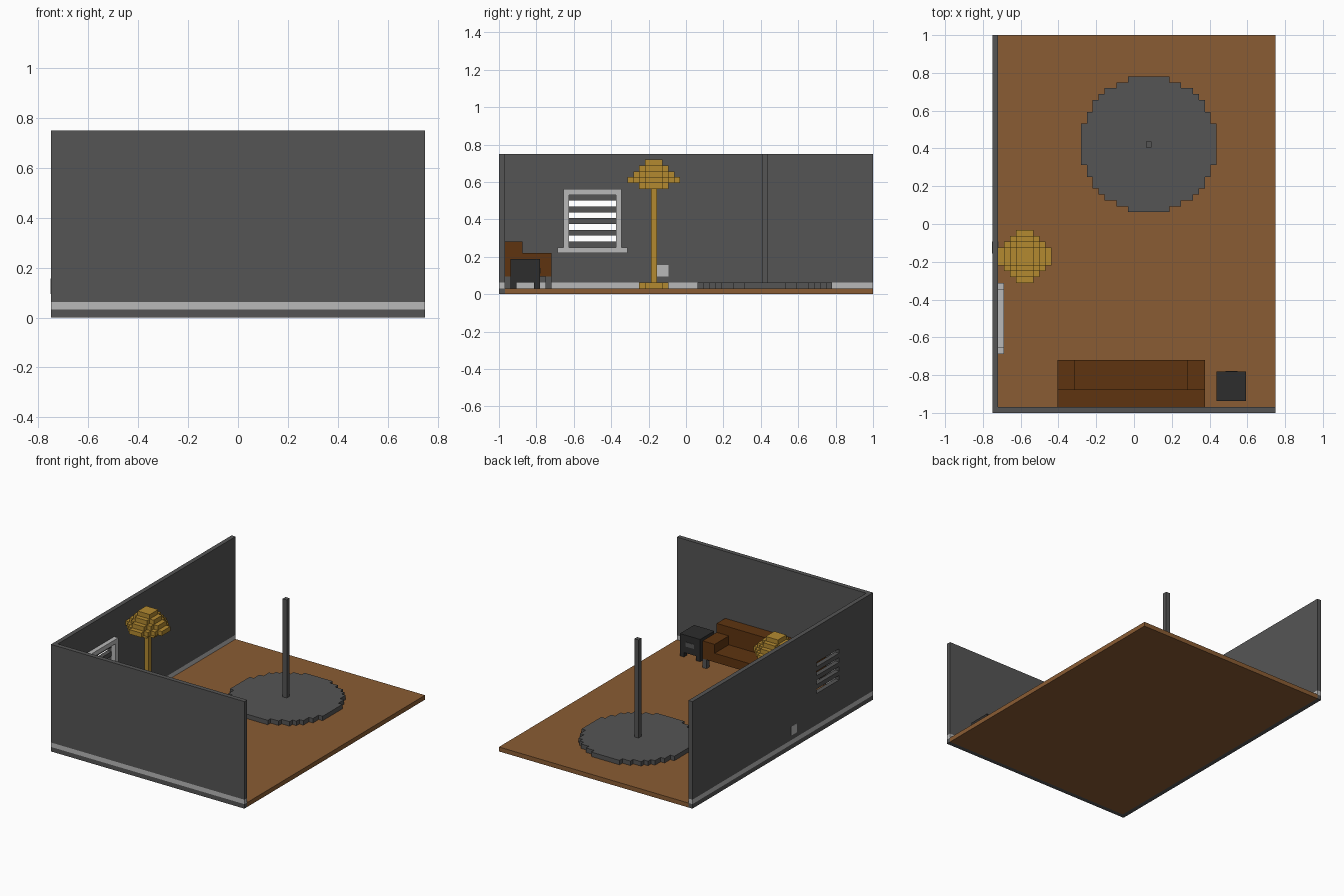
import bpy, bmesh

old = bpy.data.objects.get("Cube")
if old:
    bpy.data.objects.remove(old, do_unlink=True)

U = 1 / 32  # block size; the room is 48 x 64 x 24 blocks


def material(name, rgb):
    m = bpy.data.materials.new(name)
    m.use_nodes = True
    m.diffuse_color = (*rgb, 1)
    bsdf = next(n for n in m.node_tree.nodes if n.type == 'BSDF_PRINCIPLED')
    bsdf.inputs["Base Color"].default_value = (*rgb, 1)
    return m


GREY = material("wall_grey", (0.091, 0.091, 0.091))
LIGHT = material("trim_light_grey", (0.48, 0.48, 0.48))
FLOOR = material("floor_brown", (0.254, 0.107, 0.033))
SOFA = material("sofa_brown", (0.112, 0.034, 0.005))
GOLD = material("lamp_gold", (0.451, 0.254, 0.030))
DARK = material("charcoal", (0.026, 0.026, 0.026))


def finish(name, bm, mat):
    bmesh.ops.recalc_face_normals(bm, faces=bm.faces)
    for v in bm.verts:  # block units to centred scene units
        v.co = (v.co.x * U - 0.75, v.co.y * U - 1, v.co.z * U)
    me = bpy.data.meshes.new(name)
    bm.to_mesh(me)
    bm.free()
    me.materials.append(mat)
    ob = bpy.data.objects.new(name, me)
    bpy.context.collection.objects.link(ob)


def boxes(name, mat, *ranges):
    """Each range is (x0, x1, y0, y1, z0, z1) in blocks."""
    bm = bmesh.new()
    for x0, x1, y0, y1, z0, z1 in ranges:
        for v in bmesh.ops.create_cube(bm, size=1)["verts"]:
            v.co = (x1 if v.co.x > 0 else x0,
                    y1 if v.co.y > 0 else y0,
                    z1 if v.co.z > 0 else z0)
    finish(name, bm, mat)


def block_disc(name, mat, cx, cy, r2, z0, z1):
    """Round slab with a stepped edge, centred on block cx, cy."""
    bm = bmesh.new()
    n = int(r2 ** 0.5)
    for dx in range(-n, n + 1):
        for dy in range(-n, n + 1):
            if dx * dx + dy * dy <= r2:
                x, y = cx + dx, cy + dy
                bm.faces.new([bm.verts.new(p) for p in (
                    (x, y, z0), (x + 1, y, z0), (x + 1, y + 1, z0), (x, y + 1, z0))])
    bmesh.ops.remove_doubles(bm, verts=bm.verts, dist=0.01)
    bmesh.ops.dissolve_limit(bm, angle_limit=0.01, verts=bm.verts, edges=bm.edges)
    ext = bmesh.ops.extrude_face_region(bm, geom=list(bm.faces), use_keep_orig=True)
    top = [g for g in ext["geom"] if isinstance(g, bmesh.types.BMVert)]
    bmesh.ops.translate(bm, verts=top, vec=(0, 0, z1 - z0))
    finish(name, bm, mat)


# Room shell
boxes("floor", FLOOR, (1, 48, 1, 64, 0, 1))
boxes("front_wall", GREY, (0, 48, 0, 1, 0, 1), (0, 48, 0, 1, 2, 24))
boxes("front_baseboard", LIGHT, (0, 48, 0, 1, 1, 2))
boxes("side_baseboard", LIGHT, (0, 1, 1, 64, 1, 2))
boxes("side_wall", GREY,
      (0, 1, 1, 64, 0, 1),
      (0, 1, 1, 12, 2, 24), (0, 1, 20, 64, 2, 24),
      (0, 1, 12, 20, 2, 9), (0, 1, 12, 20, 16, 24))

# Window: slats, raised frame and wider sill
boxes("window_slats", GREY, *[(0, 1, 12, 20, k, k + 1) for k in (10, 12, 14)])
boxes("window_frame", LIGHT,
      (1, 2, 11, 12, 8, 18), (1, 2, 20, 21, 8, 18), (1, 2, 12, 20, 17, 18))
boxes("window_sill", LIGHT, (1, 2, 10, 22, 7, 8))

# Wall socket, visible on both faces of the wall
boxes("wall_socket", LIGHT, (-0.03, 1.05, 27, 29, 3, 5))

# Round platform with a pole
block_disc("platform", GREY, 26, 45, 132, 1, 2)
boxes("pole", GREY, (26, 27, 45, 46, 2, 24))

# Floor lamp: base, stem and stepped shade
block_disc("lamp_base", GOLD, 5, 26, 5, 1, 2)
boxes("lamp_stem", GOLD, (5, 6, 26, 27, 2, 18))
for i, r2 in enumerate((5, 17, 10, 5, 2)):
    block_disc("lamp_shade_%d" % (i + 1), GOLD, 5, 26, r2, 18 + i, 19 + i)

# Sofa
boxes("sofa_back", SOFA, (11, 36, 1, 4, 3, 9))
boxes("sofa_seat", SOFA, (14, 33, 4, 9, 3, 5))
boxes("sofa_arms", SOFA, (11, 14, 4, 9, 3, 7), (33, 36, 4, 9, 3, 7))
boxes("sofa_legs", GREY, *[(x, x + 1, y, y + 1, 1, 3) for x in (11, 35) for y in (1, 8)])

# Side table with a drawer pull
boxes("side_table", DARK, (38, 43, 2, 7, 2, 6))
boxes("side_table_legs", DARK, *[(x, x + 1, y, y + 1, 1, 2) for x in (38, 42) for y in (2, 6)])
boxes("drawer_pull", GREY, (39.5, 41.5, 7, 7.1, 3.5, 4.5))
